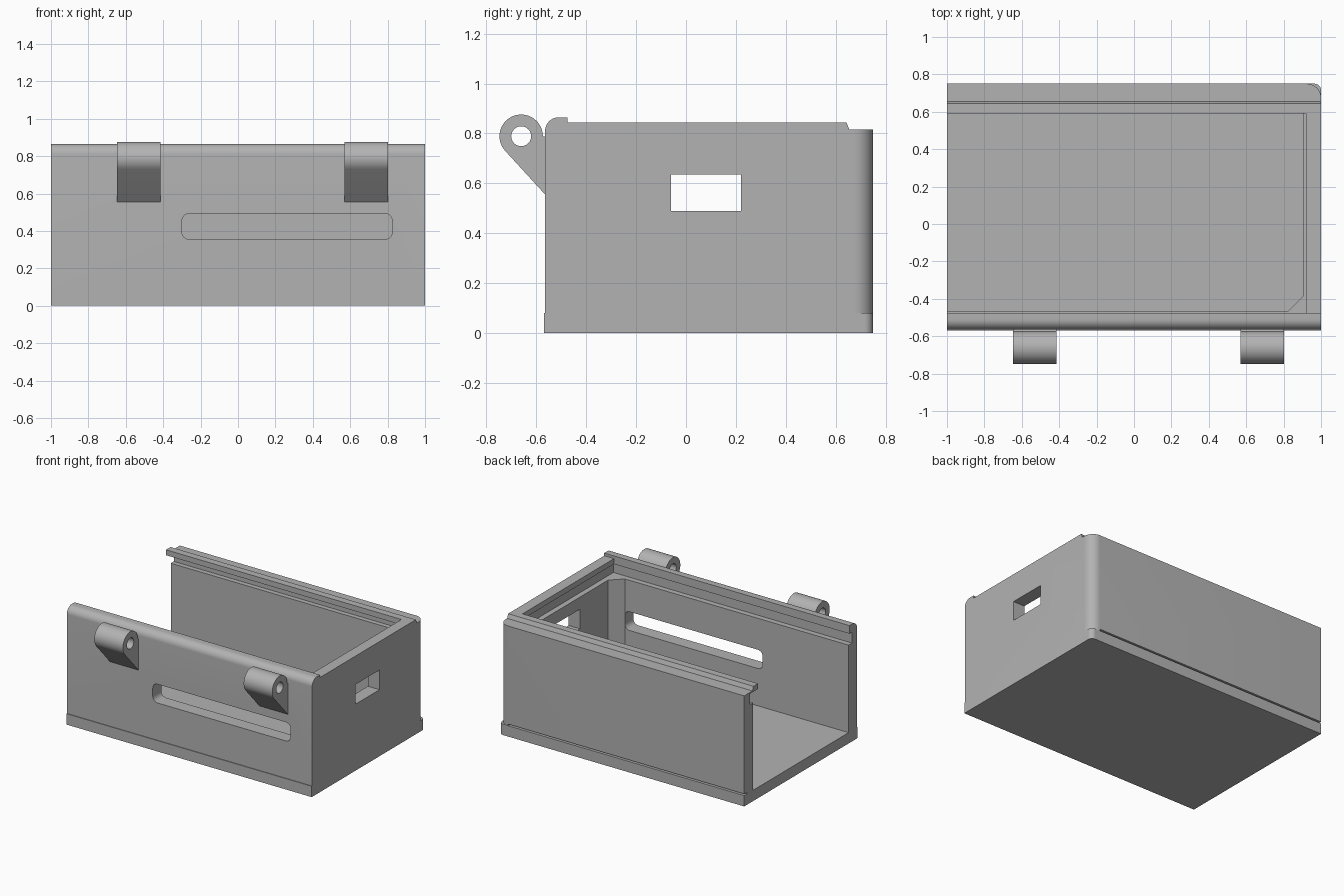
import bpy, bmesh, math
from mathutils import Vector

if "Cube" in bpy.data.objects:
    bpy.data.objects.remove(bpy.data.objects["Cube"], do_unlink=True)

grey = bpy.data.materials.new("light grey plastic")
grey.use_nodes = True
GREY = (0.45, 0.45, 0.45, 1)
grey.diffuse_color = GREY
grey.node_tree.nodes["Principled BSDF"].inputs["Base Color"].default_value = GREY


def arc(cx, cy, r, start, end, n=10):
    """Points on a circle arc, angles in degrees."""
    steps = [math.radians(start + (end - start) * i / n) for i in range(n + 1)]
    return [(cx + r * math.cos(a), cy + r * math.sin(a)) for a in steps]


def prism(name, pts, lo, hi, axis):
    """Extrude a 2D outline from lo to hi along x, y or z."""
    place = {"x": lambda p: (lo, p[0], p[1]),
             "y": lambda p: (p[0], lo, p[1]),
             "z": lambda p: (p[0], p[1], lo)}[axis]
    move = Vector([(hi - lo) * (axis == a) for a in "xyz"])
    bm = bmesh.new()
    face = bm.faces.new([bm.verts.new(place(p)) for p in pts])
    new = bmesh.ops.extrude_face_region(bm, geom=[face])["geom"]
    bmesh.ops.translate(bm, vec=move, verts=[v for v in new if isinstance(v, bmesh.types.BMVert)])
    bmesh.ops.recalc_face_normals(bm, faces=bm.faces)
    mesh = bpy.data.meshes.new(name)
    bm.to_mesh(mesh)
    bm.free()
    mesh.materials.append(grey)
    ob = bpy.data.objects.new(name, mesh)
    bpy.context.collection.objects.link(ob)
    return ob


def rect(x0, y0, x1, y1):
    return [(x0, y0), (x1, y0), (x1, y1), (x0, y1)]


def cut(ob, cutter, operation="DIFFERENCE"):
    """Apply a boolean and discard the cutter."""
    cutter.hide_render = True
    mod = ob.modifiers.new("cut", "BOOLEAN")
    mod.object, mod.operation, mod.solver = cutter, operation, "EXACT"
    bpy.context.view_layer.objects.active = ob
    bpy.ops.object.modifier_apply(modifier=mod.name)
    bpy.data.objects.remove(cutter, do_unlink=True)


def smooth(ob):
    bpy.ops.object.select_all(action="DESELECT")
    ob.select_set(True)
    bpy.context.view_layer.objects.active = ob
    bpy.ops.object.shade_smooth_by_angle(angle=math.radians(30))


def plan(front, back, radius):
    """Box outline seen from above with one rounded back corner."""
    return [(-1, front), (1, front)] + arc(1 - radius, back - radius, radius, 0, 90) + [(-1, back)]


# Base plate, slightly proud of the front wall
base = prism("base_plate", plan(-0.57, 0.75, 0.035), 0, 0.08, "z")
smooth(base)

# Outer shell: side profile trimmed by the rounded plan
profile = ([(-0.565, 0.075)] + [(0.76, 0.075), (0.76, 0.815), (0.655, 0.815), (0.643, 0.845),
           (-0.475, 0.845), (-0.475, 0.865)] + arc(-0.51, 0.81, 0.055, 90, 180))
shell = prism("box_shell", profile, -1, 1, "x")
cut(shell, prism("plan_trim", plan(-0.7, 0.75, 0.075), -0.1, 1.2, "z"), "INTERSECT")

# Main cavity with a chamfered corner, lid slot and top opening
cavity = [(-1.1, -0.465), (0.825, -0.465), (0.905, -0.385), (0.905, 0.645), (-1.1, 0.645)]
cut(shell, prism("cavity", cavity, -0.1, 0.733, "z"))
cut(shell, prism("lid_slot", rect(-1.1, -0.505, 0.945, 0.68), 0.725, 0.805, "z"))
cut(shell, prism("opening", rect(-1.1, -0.475, 0.92, 0.59), 0.78, 1.2, "z"))

# End window, long front opening and thin rear groove
cut(shell, prism("end_window", rect(-0.06, 0.49, 0.22, 0.635), 0.8, 1.1, "x"))
x0, x1, z0, z1, r = -0.3, 0.825, 0.355, 0.493, 0.04
rounded = (arc(x1 - r, z1 - r, r, 0, 90, 6) + arc(x0 + r, z1 - r, r, 90, 180, 6)
           + arc(x0 + r, z0 + r, r, 180, 270, 6) + arc(x1 - r, z0 + r, r, 270, 360, 6))
cut(shell, prism("front_opening", rounded, -0.7, -0.4, "y"))
cut(shell, prism("rear_groove", rect(-1.1, 0.72, 0.925, 0.9), 0.06, 0.092, "z"))
smooth(shell)

# Two hinge lugs with pin holes
for side, left in (("right", -0.648), ("left", 0.57)):
    lug_outline = [(-0.56, 0.55), (-0.56, 0.787)] + arc(-0.661, 0.789, 0.087, 0, 223, 28)
    lug = prism(side + "_hinge_lug", lug_outline, left, left + 0.233, "x")
    cut(lug, prism("pin_hole", arc(-0.661, 0.789, 0.04, 0, 345, 23), left - 0.1, left + 0.4, "x"))
    smooth(lug)
